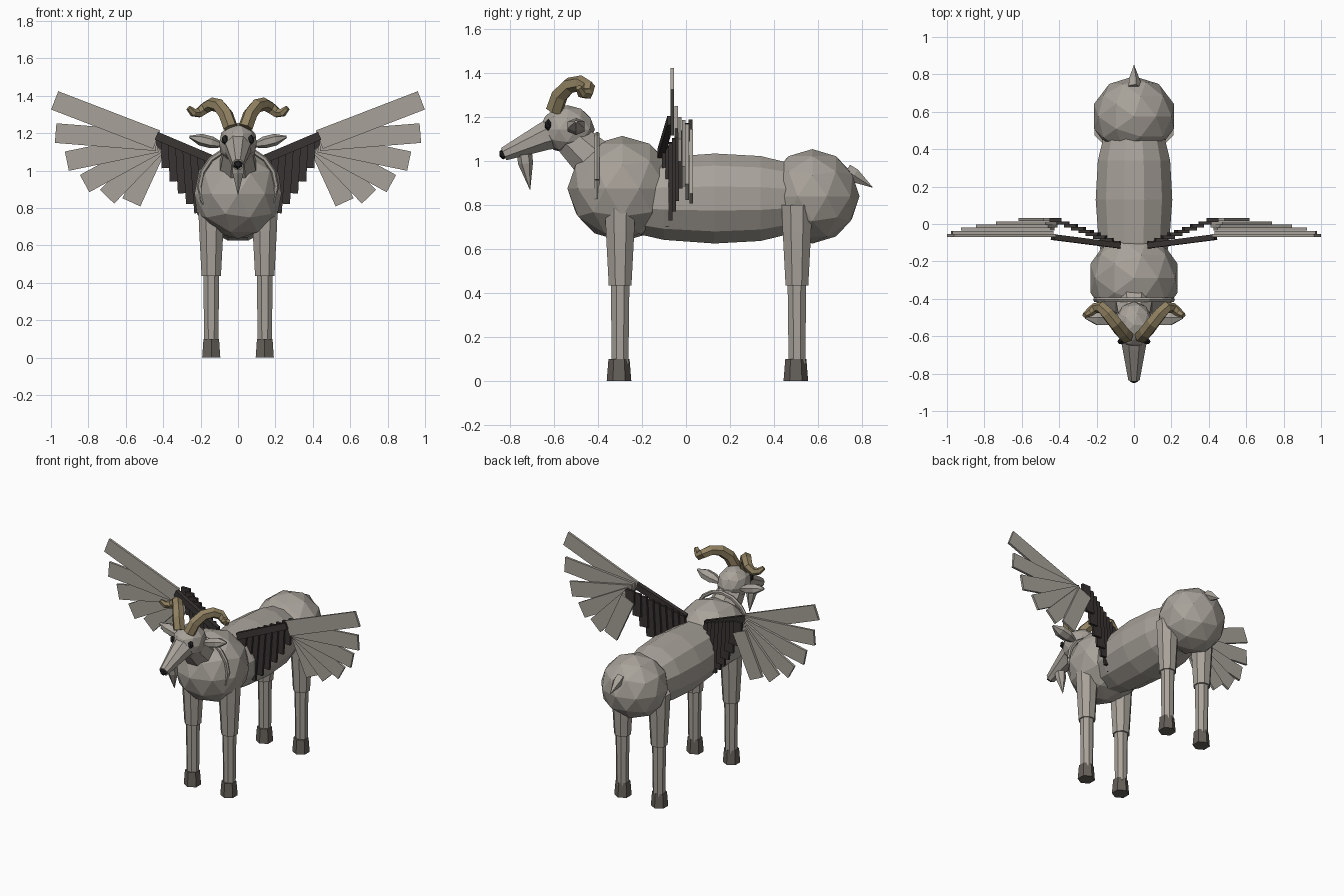
import bpy, bmesh, math
from mathutils import Vector, Matrix

cube = bpy.data.objects.get("Cube")
if cube:
    bpy.data.objects.remove(cube, do_unlink=True)


def material(name, r, g, b):
    m = bpy.data.materials.new(name)
    m.use_nodes = True
    m.diffuse_color = (r, g, b, 1)
    m.node_tree.nodes["Principled BSDF"].inputs["Base Color"].default_value = (r, g, b, 1)
    return m


COAT = material("grey coat", 0.39, 0.36, 0.32)
HORN = material("tan horn", 0.28, 0.22, 0.12)
DARK = material("dark feather", 0.04, 0.034, 0.032)
HOOF = material("hoof brown", 0.13, 0.115, 0.10)
BLACK = material("black", 0.018, 0.017, 0.017)


def finish(bm, name, mat):
    bmesh.ops.recalc_face_normals(bm, faces=bm.faces)
    mesh = bpy.data.meshes.new(name)
    bm.to_mesh(mesh)
    bm.free()
    mesh.materials.append(mat)
    obj = bpy.data.objects.new(name, mesh)
    bpy.context.collection.objects.link(obj)
    return obj


def ball(name, mat, centre, radii, detail=2):
    bm = bmesh.new()
    bmesh.ops.create_icosphere(bm, subdivisions=detail, radius=1)
    bm.transform(Matrix.Translation(centre) @ Matrix.Diagonal((*radii, 1)))
    return finish(bm, name, mat)


def loft(name, mat, path, radii, sides=8):
    """Faceted tube along a path; each radius is a number or a (wide, tall) pair."""
    pts = [Vector(p) for p in path]
    bm = bmesh.new()
    rings, prev, quat = [], None, None
    for i, p in enumerate(pts):
        t = (pts[min(i + 1, len(pts) - 1)] - pts[max(i - 1, 0)]).normalized()
        quat = t.to_track_quat('Z', 'Y') if prev is None else prev.rotation_difference(t) @ quat
        prev = t
        r = radii[i]
        a, b = r if isinstance(r, tuple) else (r, r)
        ring = []
        for k in range(sides):
            ang = math.tau * (k + 0.5) / sides
            ring.append(bm.verts.new(p + quat @ Vector((a * math.cos(ang), b * math.sin(ang), 0))))
        rings.append(ring)
    for lo, hi in zip(rings, rings[1:]):
        for k in range(sides):
            n = (k + 1) % sides
            bm.faces.new((lo[k], lo[n], hi[n], hi[k]))
    bm.faces.new(rings[0][::-1])
    bm.faces.new(rings[-1])
    return finish(bm, name, mat)


def plate(name, mat, start, end, width, thick):
    """Flat bar from start to end, thin along y."""
    a, b = Vector(start), Vector(end)
    t = (b - a).normalized()
    w = t.cross(Vector((0, 1, 0))).normalized()
    n = w.cross(t)
    basis = Matrix((t * (b - a).length, w * width, n * thick)).transposed().to_4x4()
    bm = bmesh.new()
    bmesh.ops.create_cube(bm, size=1)
    bm.transform(Matrix.Translation((a + b) / 2) @ basis)
    return finish(bm, name, mat)


# Body
ball("chest", COAT, (0, -0.29, 0.875), (0.245, 0.25, 0.24))
loft("barrel", COAT,
     [(0, y, 0.83) for y in (-0.25, -0.1, 0.13, 0.34, 0.46)],
     [0.16, 0.195, 0.212, 0.2, 0.17], 12)
ball("rump", COAT, (0, 0.575, 0.84), (0.225, 0.215, 0.215))
loft("tail", COAT, [(0, 0.73, 0.955), (0, 0.765, 0.935), (0, 0.85, 0.88)], [0.035, 0.034, 0.001], 5)

# Neck, collar and head
loft("neck", COAT, [(0, -0.36, 0.95), (0, -0.53, 1.11)], [0.12, 0.085])
bm = bmesh.new()
collar_path = [(0.205 * math.cos(k * math.tau / 16), -0.405, 0.915 + 0.205 * math.sin(k * math.tau / 16))
               for k in range(17)]
bm.free()
loft("collar", COAT, collar_path, [0.014] * len(collar_path), 6)
ball("head", COAT, (0, -0.54, 1.145), (0.105, 0.125, 0.11))
loft("muzzle", COAT, [(0, -0.57, 1.14), (0, -0.65, 1.11), (0, -0.83, 1.032)], [0.085, 0.068, 0.033])
ball("nose", BLACK, (0, -0.832, 1.033), (0.028, 0.02, 0.026), 1)
loft("beard", COAT, [(0, -0.735, 1.03), (0, -0.73, 0.99), (0, -0.71, 0.87)], [0.035, 0.034, 0.001], 6)

FEATHER_TIPS = [(0.98, 1.375), (0.975, 1.2), (0.915, 1.05), (0.82, 0.93), (0.7, 0.86), (0.57, 0.83)]
COVERTS = 9

for side, s in (("left", 1), ("right", -1)):
    # Face
    ball(side + "_eye", BLACK, (0.07 * s, -0.628, 1.165), (0.02, 0.017, 0.027), 1)
    loft(side + "_ear", COAT,
         [(0.08 * s, -0.5, 1.135), (0.14 * s, -0.5, 1.15), (0.2 * s, -0.5, 1.165), (0.26 * s, -0.5, 1.18)],
         [(0.018, 0.012), (0.045, 0.032), (0.045, 0.032), (0.008, 0.006)], 6)
    horn = [(0.04, -0.6, 1.23), (0.065, -0.575, 1.3), (0.1, -0.53, 1.345), (0.14, -0.48, 1.355),
            (0.175, -0.445, 1.335), (0.21, -0.45, 1.308), (0.24, -0.475, 1.31), (0.265, -0.49, 1.335)]
    loft(side + "_horn", HORN, [(x * s, y, z) for x, y, z in horn],
         [0.04, 0.04, 0.038, 0.036, 0.033, 0.028, 0.023, 0.014], 6)

    # Legs
    for end, y in (("front", -0.3), ("hind", 0.505)):
        name = side + "_" + end
        x = 0.143 * s
        loft(name + "_upper_leg", COAT, [(x, y, 0.8), (x, y, 0.68), (x, y, 0.435)], [0.075, 0.07, 0.056])
        loft(name + "_lower_leg", COAT, [(x, y, 0.45), (x, y, 0.08)], [0.046, 0.041])
        loft(name + "_hoof", HOOF, [(x, y - 0.005, 0), (x, y - 0.005, 0.1)], [0.056, 0.048], 6)

    # Wing arm and hanging dark feathers
    plate(side + "_wing_arm", DARK, (0.08 * s, -0.115, 1.035), (0.435 * s, -0.07, 1.185), 0.045, 0.03)
    for i in range(COVERTS):
        f = i / (COVERTS - 1)
        y = -0.1 + 0.12 * f
        plate(f"{side}_dark_feather_{i + 1}", DARK,
              ((0.11 + 0.31 * f) * s, y, 1.05 + 0.14 * f),
              ((0.07 + 0.35 * f) * s, y, 0.69 + 0.4 * f ** 1.6), 0.065, 0.018)

    # Fan of long pale feathers
    for i, (x, z) in enumerate(FEATHER_TIPS):
        y = -0.062 + 0.017 * i
        plate(f"{side}_pale_feather_{i + 1}", COAT,
              (0.435 * s, y, 1.165 - 0.008 * i), (x * s, y, z), 0.105, 0.016)
